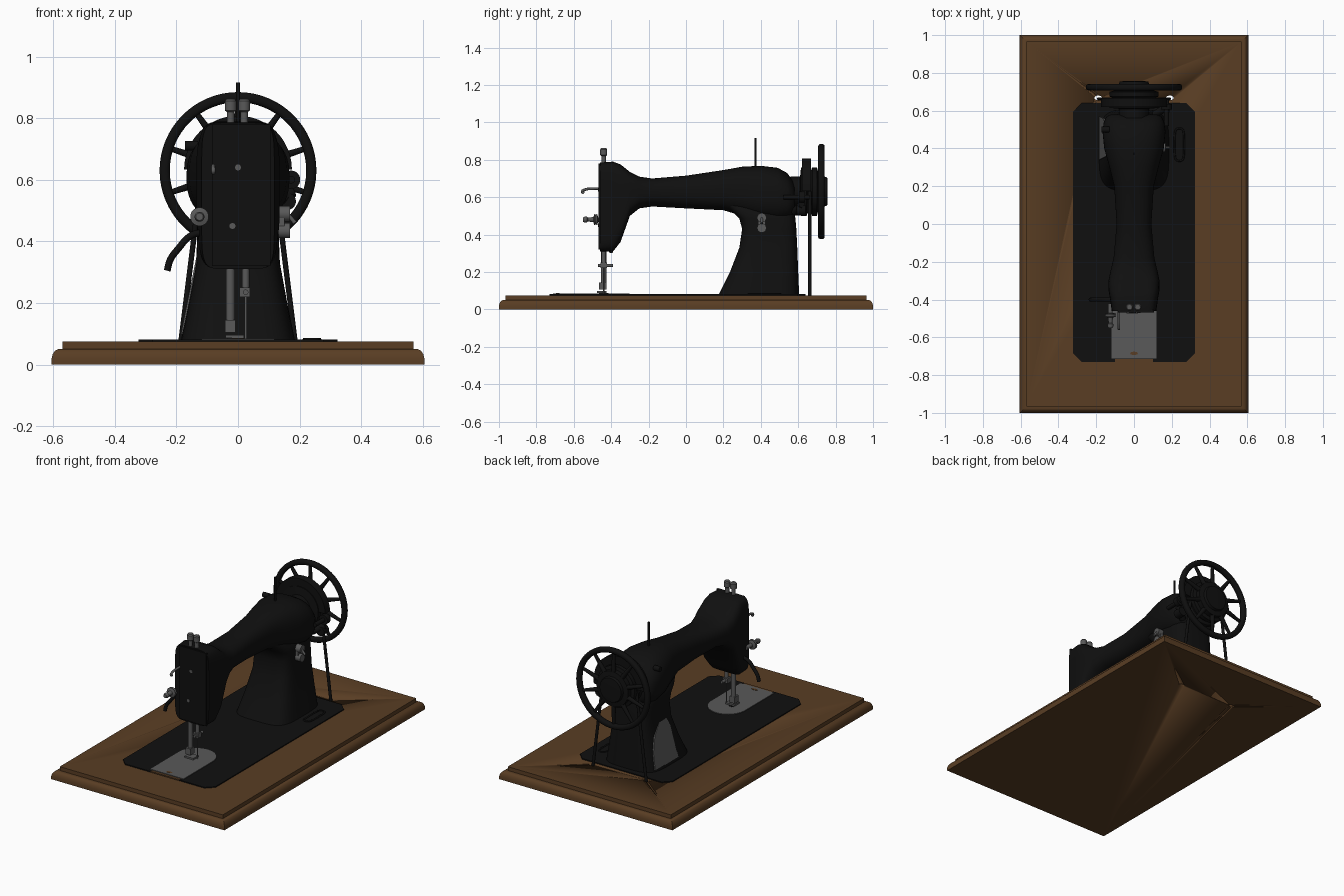
import bpy, bmesh
from math import sin, cos, pi, radians, copysign
from mathutils import Vector

if "Cube" in bpy.data.objects:
    bpy.data.objects.remove(bpy.data.objects["Cube"], do_unlink=True)


def make_material(name, color):
    mat = bpy.data.materials.new(name)
    mat.use_nodes = True
    mat.diffuse_color = (*color, 1)
    shader = next(n for n in mat.node_tree.nodes if n.type == 'BSDF_PRINCIPLED')
    shader.inputs["Base Color"].default_value = (*color, 1)
    shader.inputs["Roughness"].default_value = 0.6
    return mat


BLACK = make_material("black enamel", (0.005, 0.005, 0.005))
WOOD = make_material("brown wood", (0.1, 0.047, 0.017))
STEEL = make_material("grey steel", (0.1, 0.1, 0.1))


def finish(name, bm, mat, angle=35):
    """Turn a bmesh into a shaded object."""
    bmesh.ops.recalc_face_normals(bm, faces=bm.faces)
    mesh = bpy.data.meshes.new(name)
    bm.to_mesh(mesh)
    bm.free()
    mesh.materials.append(mat)
    mesh.shade_smooth()
    mesh.set_sharp_from_angle(angle=radians(angle))
    obj = bpy.data.objects.new(name, mesh)
    bpy.context.scene.collection.objects.link(obj)
    return obj


def loft(name, rings, mat, angle=35):
    """Skin a list of rings and cap both ends."""
    bm = bmesh.new()
    loops = [[bm.verts.new(p) for p in ring] for ring in rings]
    count = len(loops[0])
    for a, b in zip(loops, loops[1:]):
        for i in range(count):
            j = (i + 1) % count
            bm.faces.new((a[i], a[j], b[j], b[i]))
    bm.faces.new(loops[0])
    bm.faces.new(loops[-1])
    return finish(name, bm, mat, angle)


def oval(half_u, half_v, power=2, count=40):
    """Points of a superellipse; higher power is boxier."""
    def bend(t):
        return copysign(abs(t) ** (2 / power), t)
    angles = [2 * pi * (i + 0.5) / count for i in range(count)]
    return [(half_u * bend(cos(a)), half_v * bend(sin(a))) for a in angles]


def lathe(name, center, profile, mat, axis="y", count=40):
    """Turned part; profile is (radius, position along the axis)."""
    cx, cy, cz = center
    rings = []
    for r, t in profile:
        if axis == "y":
            rings.append([(cx + u, cy + t, cz + v) for u, v in oval(r, r, 2, count)])
        else:
            rings.append([(cx + u, cy + v, cz + t) for u, v in oval(r, r, 2, count)])
    return loft(name, rings, mat)


def rod(name, start, end, r0, mat, r1=None, count=12):
    """Straight round bar between two points."""
    start, end = Vector(start), Vector(end)
    turn = (end - start).to_track_quat('Z', 'Y')
    ends = ((start, r0), (end, r0 if r1 is None else r1))
    return loft(name, [[p + turn @ Vector((u, v, 0)) for u, v in oval(r, r, 2, count)]
                       for p, r in ends], mat)


def slab(name, outline, z0, z1, mat):
    """Flat plate from an outline in x and y."""
    return loft(name, [[(x, y, z) for x, y in outline] for z in (z0, z1)], mat)


def box(name, center, size, mat):
    cx, cy, cz = center
    w, d, h = (s / 2 for s in size)
    return slab(name, [(cx - w, cy - d), (cx + w, cy - d), (cx + w, cy + d), (cx - w, cy + d)],
                cz - h, cz + h, mat)


def tube(name, points, radius, mat, cyclic=False):
    """Bent wire through points, turned into a mesh."""
    curve = bpy.data.curves.new(name, 'CURVE')
    curve.dimensions = '3D'
    curve.bevel_depth = radius
    curve.bevel_resolution = 2
    curve.use_fill_caps = True
    spline = curve.splines.new('BEZIER')
    spline.bezier_points.add(len(points) - 1)
    spline.use_cyclic_u = cyclic
    for knot, p in zip(spline.bezier_points, points):
        knot.co = p
        knot.handle_left_type = knot.handle_right_type = 'AUTO'
    curve.materials.append(mat)
    obj = bpy.data.objects.new(name, curve)
    bpy.context.scene.collection.objects.link(obj)
    return obj


# Wooden board with a moulded edge
edge = [(0, 0), (0, 0.02), (0.004, 0.035), (0.012, 0.046), (0.022, 0.051),
        (0.035, 0.051), (0.035, 0.075)]
board = loft("wooden_board", [[(sx * (0.605 - i), sy * (1 - i), z)
             for sx, sy in ((-1, -1), (1, -1), (1, 1), (-1, 1))] for i, z in edge], WOOD)
for side in (-1, 1):
    cutter = slab("belt_hole_cutter", [(side * 0.19 + u, 0.668 + v) for u, v in oval(0.02, 0.012)],
                  -0.1, 0.2, WOOD)
    hole = board.modifiers.new("belt_hole", 'BOOLEAN')
    hole.operation = 'DIFFERENCE'
    hole.object = cutter
    bpy.context.view_layer.objects.active = board
    bpy.ops.object.modifier_apply(modifier=hole.name)
    bpy.data.objects.remove(cutter, do_unlink=True)

# Bed plate with clipped corners
clip = 0.045
half_w, half_l, mid_y = 0.323, 0.685, -0.045
corners = []
for sx, sy in ((1, 1), (-1, 1), (-1, -1), (1, -1)):
    pair = [(sx * half_w, mid_y + sy * (half_l - clip)), (sx * (half_w - clip), mid_y + sy * half_l)]
    corners += pair if sx * sy > 0 else pair[::-1]
slab("bed_plate", corners, 0.07, 0.081, BLACK)
box("bed_notch", (0, -0.722, 0.079), (0.2, 0.016, 0.006), WOOD)

# Needle plate with a round rear end
arc = [(0.118 * cos(a), -0.42 + 0.118 * sin(a)) for a in (pi * i / 20 for i in range(21))]
slab("needle_plate", arc + [(-0.118, -0.712), (0.118, -0.712)], 0.078, 0.085, STEEL)
slab("plate_finger_hole", [(u, v - 0.685) for u, v in oval(0.02, 0.009)], 0.08, 0.0865, WOOD)
box("needle_slot", (-0.02, -0.44, 0.083), (0.03, 0.05, 0.007), BLACK)

# Slot rim on the bed
tube("bed_slot_rim", [(0.24 + u, 0.42 + v, 0.082) for u, v in oval(0.025, 0.085, 4, 16)],
     0.005, BLACK, True)

# Arm and head: y, half width, bottom, top, boxiness
arm = [(-0.46, 0.118, 0.31, 0.785, 7), (-0.39, 0.128, 0.31, 0.79, 6),
       (-0.35, 0.135, 0.36, 0.775, 5), (-0.30, 0.135, 0.50, 0.735, 4),
       (-0.25, 0.125, 0.54, 0.71, 3), (-0.18, 0.108, 0.55, 0.70, 2.5),
       (0, 0.092, 0.54, 0.715, 2.5), (0.2, 0.105, 0.53, 0.745, 2.5),
       (0.3, 0.13, 0.50, 0.763, 2.5), (0.4, 0.158, 0.47, 0.768, 2.5),
       (0.49, 0.167, 0.46, 0.757, 2.5), (0.54, 0.16, 0.47, 0.73, 2.5),
       (0.57, 0.145, 0.49, 0.69, 2.5), (0.58, 0.12, 0.52, 0.66, 2.5)]
loft("arm", [[(u, y, (lo + hi) / 2 + v) for u, v in oval(w, (hi - lo) / 2, p, 48)]
             for y, w, lo, hi, p in arm], BLACK, 45)

# Pillar: z, front, back, half width
pillar = [(0.08, 0.175, 0.605, 0.185), (0.2, 0.235, 0.60, 0.16), (0.33, 0.285, 0.595, 0.136),
          (0.43, 0.30, 0.59, 0.132), (0.485, 0.285, 0.585, 0.135), (0.52, 0.25, 0.58, 0.13),
          (0.57, 0.19, 0.58, 0.1)]
loft("pillar", [[(u, (f + b) / 2 + v, z) for u, v in oval(w, (b - f) / 2, 4, 48)]
                for z, f, b, w in pillar], BLACK, 45)

# Arched cover on the pillar side
arch = [(0.34, 0.1), (0.57, 0.1), (0.56, 0.2), (0.52, 0.29), (0.46, 0.35), (0.4, 0.37), (0.36, 0.3)]
loft("pillar_side_cover", [[(-0.198 + 0.2 * (z - 0.08) + inset, y, z) for y, z in arch]
                           for inset in (0.009, 0.017)], STEEL)

# Face plate, its screws, and the knobs on top of the head
box("face_plate", (0.01, -0.462, 0.55), (0.19, 0.012, 0.46), BLACK)
for x, z in ((0, 0.64), (-0.018, 0.45)):
    lathe("face_screw", (x, -0.47, z), [(0.01, 0), (0.01, 0.01)], STEEL, count=12)
knob = [(0.012, 0), (0.012, 0.035), (0.019, 0.04), (0.019, 0.07), (0.014, 0.077)]
for x in (-0.024, 0.02):
    lathe("head_knob", (x, -0.44, 0.785), knob, STEEL, "z", 20)

# Needle bar, presser bar and foot
rod("presser_bar", (-0.025, -0.44, 0.12), (-0.025, -0.44, 0.33), 0.015, STEEL)
rod("needle_bar", (0.025, -0.44, 0.22), (0.025, -0.44, 0.33), 0.012, STEEL)
rod("needle", (0.025, -0.44, 0.08), (0.025, -0.44, 0.23), 0.004, STEEL)
box("needle_clamp", (0.022, -0.44, 0.235), (0.035, 0.035, 0.03), STEEL)
rod("clamp_screw", (0.025, -0.47, 0.235), (0.025, -0.39, 0.235), 0.009, STEEL)
box("foot_shank", (-0.025, -0.445, 0.125), (0.035, 0.04, 0.04), STEEL)
box("presser_foot", (-0.01, -0.45, 0.092), (0.06, 0.05, 0.01), STEEL)

# Thread tension discs, take-up lever and presser lifter
lathe("tension_discs", (-0.125, -0.55, 0.48),
      [(0.012, 0), (0.016, 0.01), (0.016, 0.02), (0.01, 0.025), (0.014, 0.055),
       (0.03, 0.06), (0.026, 0.067), (0.03, 0.075), (0.012, 0.08), (0.012, 0.13)], STEEL)
tube("take_up_lever", [(-0.08, -0.45, 0.645), (-0.08, -0.50, 0.645), (-0.08, -0.54, 0.64),
                       (-0.08, -0.555, 0.63), (-0.08, -0.545, 0.622)], 0.007, STEEL)
tube("presser_lifter", [(-0.1, -0.4, 0.43), (-0.15, -0.4, 0.42), (-0.195, -0.4, 0.375),
                        (-0.22, -0.4, 0.34), (-0.23, -0.4, 0.305)], 0.011, BLACK)

# Spool pin and stitch regulator
rod("spool_pin", (0, 0.372, 0.75), (0, 0.372, 0.915), 0.006, BLACK)
box("regulator_plate", (0.137, 0.405, 0.465), (0.028, 0.04, 0.08), STEEL)
for z in (0.435, 0.49):
    rod("regulator_knob", (0.13, 0.405, z), (0.168, 0.405, z), 0.025, STEEL, count=20)
rod("regulator_lever", (0.16, 0.405, 0.49), (0.185, 0.405, 0.46), 0.007, STEEL)

# Bobbin winder beside the wheel
rod("winder_arm", (0.11, 0.58, 0.52), (0.175, 0.62, 0.56), 0.02, BLACK)
rod("winder_spindle", (0.172, 0.52, 0.6), (0.172, 0.66, 0.6), 0.013, BLACK)
rod("winder_wheel", (0.172, 0.605, 0.6), (0.172, 0.635, 0.6), 0.03, BLACK, count=24)
rod("winder_pulley", (0.16, 0.59, 0.53), (0.16, 0.64, 0.53), 0.028, BLACK, count=24)
rod("arm_side_knob", (-0.13, 0.5, 0.71), (-0.172, 0.5, 0.71), 0.016, BLACK)

# Hand wheel: hub, rim and spokes
AXLE = Vector((0, 0, 0.63))
lathe("wheel_hub", AXLE, [(0.08, 0.56), (0.08, 0.61), (0.13, 0.615), (0.13, 0.645), (0.112, 0.652),
      (0.112, 0.668), (0.13, 0.675), (0.13, 0.7), (0.11, 0.705), (0.11, 0.735), (0.08, 0.74),
      (0.075, 0.755), (0.04, 0.757)], BLACK, count=48)
bm = bmesh.new()
segments, sides = 64, 12
grid = [[bm.verts.new(AXLE + Vector(((0.238 + u) * cos(a), 0.724 + v, (0.238 + u) * sin(a))))
         for u, v in oval(0.017, 0.018, 2.5, sides)]
        for a in (2 * pi * i / segments for i in range(segments))]
for i in range(segments):
    near, far = grid[i], grid[(i + 1) % segments]
    for j in range(sides):
        k = (j + 1) % sides
        bm.faces.new((near[j], near[k], far[k], far[j]))
finish("wheel_rim", bm, BLACK, 60)
for i in range(10):
    a = radians(18 + 36 * i)
    out = Vector((cos(a), 0, sin(a)))
    mid = AXLE + Vector((0, 0.722, 0))
    rod("wheel_spoke", mid + out * 0.09, mid + out * 0.23, 0.015, BLACK, 0.009)

# Half round belt guard and the belt
guard = [(0.175 * cos(a), 0.175 * sin(a) + 0.633) for a in (pi * i / 24 for i in range(25))]
loft("belt_guard", [[(x, y, z) for x, z in guard] for y in (0.62, 0.668)], BLACK)
for side in (-1, 1):
    rod("drive_belt", (side * 0.187, 0.662, 0.06), (side * 0.116, 0.662, 0.63), 0.009, BLACK)
